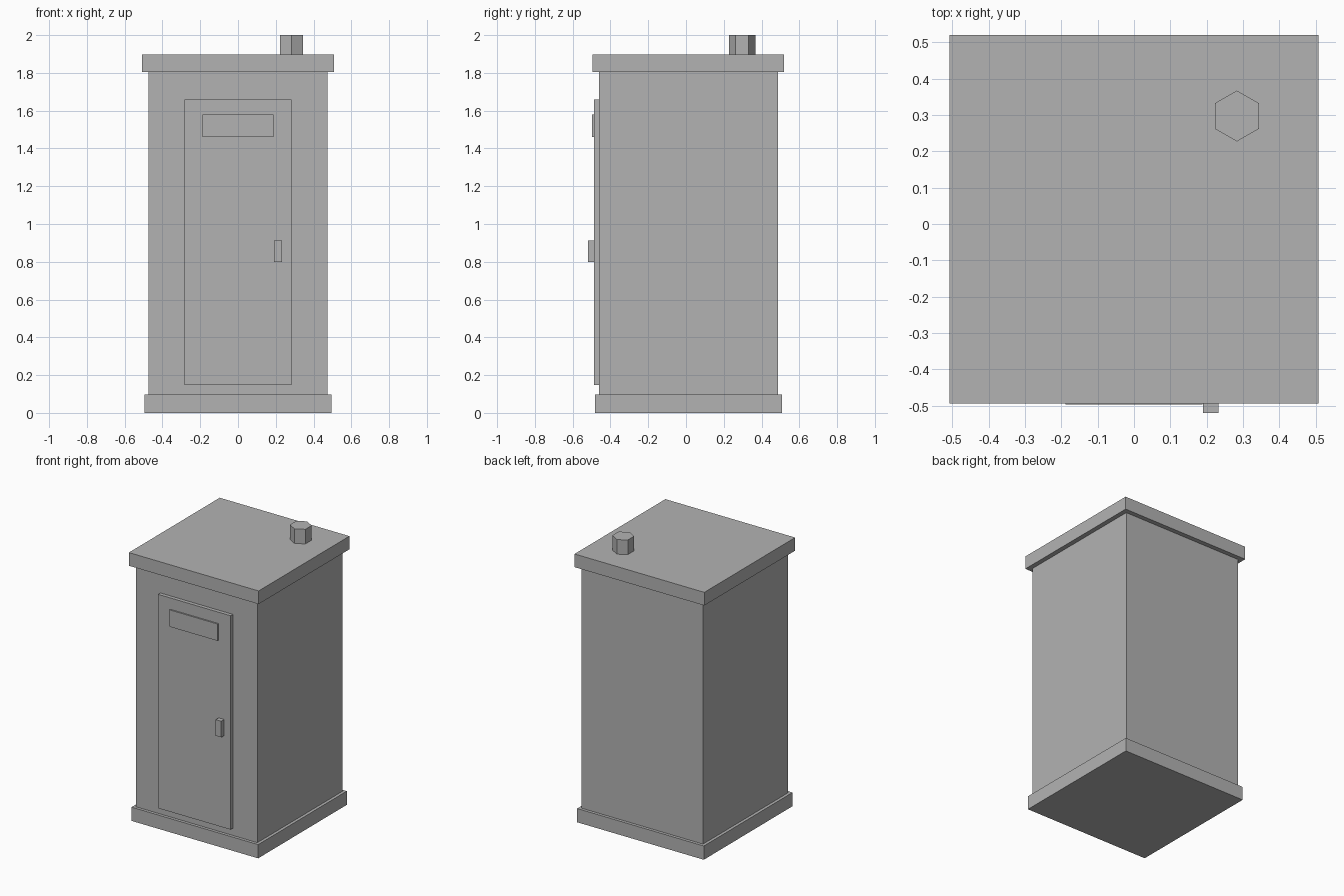
import bpy
import math

if "Cube" in bpy.data.objects:
    bpy.data.objects.remove(bpy.data.objects["Cube"])

grey = bpy.data.materials.new("plain grey")
grey.diffuse_color = (0.45, 0.45, 0.45, 1)
grey.use_nodes = True
grey.node_tree.nodes["Principled BSDF"].inputs["Base Color"].default_value = grey.diffuse_color


def box(name, x, y, z):
    """Axis-aligned box from (min, max) ranges."""
    bpy.ops.mesh.primitive_cube_add(size=1, location=[(a + b) / 2 for a, b in (x, y, z)])
    ob = bpy.context.object
    ob.name = name
    ob.scale = [b - a for a, b in (x, y, z)]
    bpy.ops.object.transform_apply(location=False, rotation=False, scale=True)
    ob.data.materials.append(grey)
    return ob


# Cabin shell: base slab, walls and overhanging roof
box("base", (-0.495, 0.495), (-0.482, 0.508), (0, 0.097))
box("cabin_walls", (-0.474, 0.474), (-0.461, 0.487), (0.097, 1.804))
box("roof", (-0.507, 0.507), (-0.494, 0.52), (1.804, 1.897))

# Door with vent panel and handle
box("door", (-0.283, 0.283), (-0.487, -0.461), (0.148, 1.659))
box("door_vent", (-0.188, 0.188), (-0.497, -0.487), (1.46, 1.579))
box("door_handle", (0.19, 0.233), (-0.52, -0.487), (0.799, 0.913))

# Six-sided vent pipe on the roof
bpy.ops.mesh.primitive_cylinder_add(vertices=6, radius=0.07, depth=0.103,
                                    location=(0.283, 0.297, 1.9485))
pipe = bpy.context.object
pipe.name = "vent_pipe"
pipe.data.materials.append(grey)
